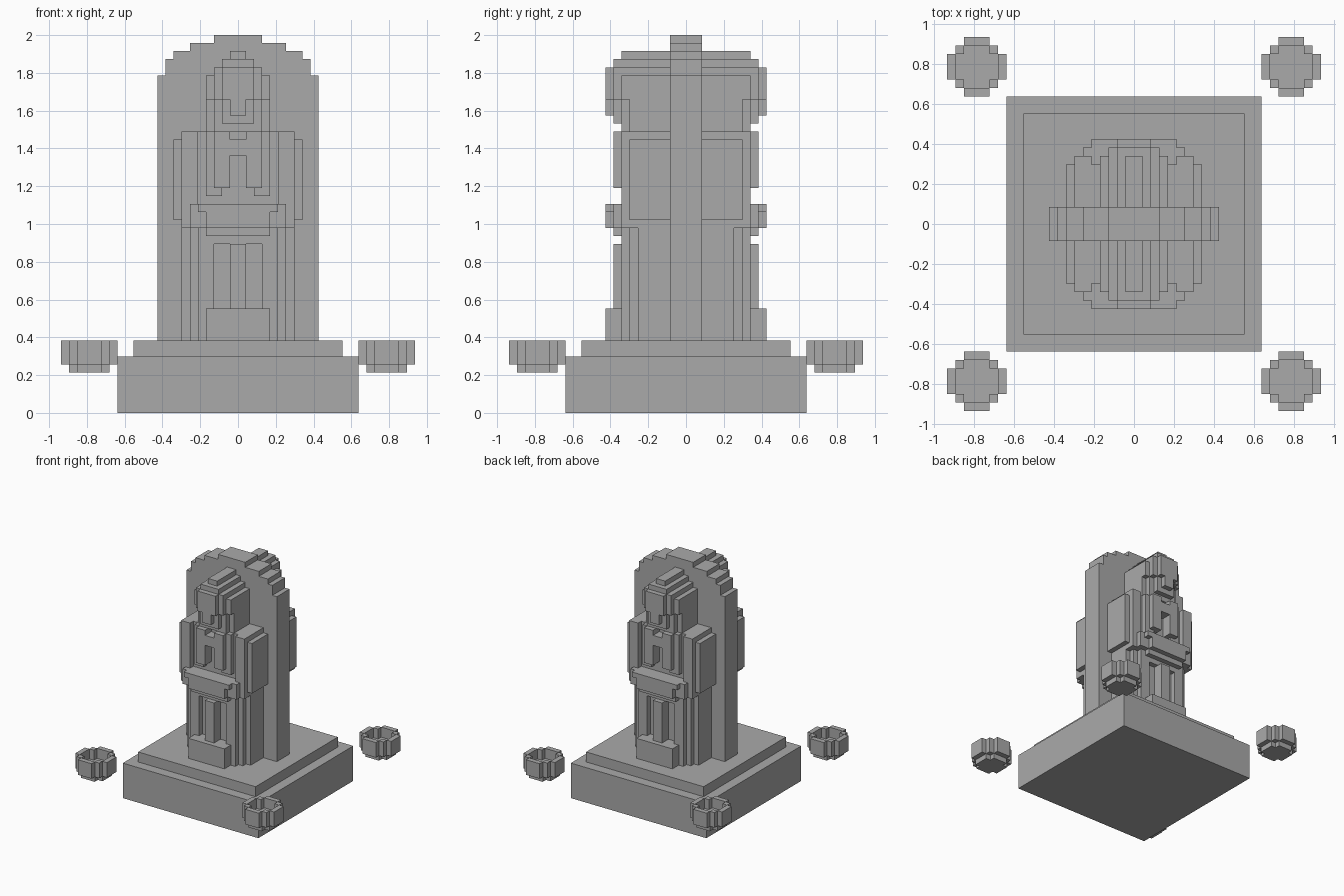
import bpy
import bmesh
from mathutils import Vector

UNIT = 2 / 47          # one cube of the blocky grid

if "Cube" in bpy.data.objects:
    bpy.data.objects.remove(bpy.data.objects["Cube"])

stone = bpy.data.materials.new("grey stone")
stone.use_nodes = True
grey = (0.4, 0.4, 0.4, 1)
stone.diffuse_color = grey
stone.node_tree.nodes["Principled BSDF"].inputs["Base Color"].default_value = grey


def block(x0, x1, y0, y1, z0, z1):
    """Set of grid cells filling a box."""
    return {(x, y, z) for x in range(x0, x1) for y in range(y0, y1) for z in range(z0, z1)}


def build(name, cells):
    """Closed outer skin of the cells, with flat areas merged."""
    bm = bmesh.new()
    verts = {}
    for cell in sorted(cells):
        for axis in range(3):
            for side in (0, 1):
                near = list(cell)
                near[axis] += 2 * side - 1
                if tuple(near) in cells:
                    continue
                u, v = (axis + 1) % 3, (axis + 2) % 3
                ring = []
                for a, b in ((0, 0), (1, 0), (1, 1), (0, 1)):
                    corner = list(cell)
                    corner[axis] += side
                    corner[u] += a
                    corner[v] += b
                    key = tuple(corner)
                    if key not in verts:
                        verts[key] = bm.verts.new(Vector(key) * UNIT)
                    ring.append(verts[key])
                bm.faces.new(ring if side else ring[::-1])
    bmesh.ops.dissolve_limit(bm, angle_limit=0.01, verts=bm.verts, edges=bm.edges)
    mesh = bpy.data.meshes.new(name)
    bm.to_mesh(mesh)
    bm.free()
    mesh.materials.append(stone)
    obj = bpy.data.objects.new(name, mesh)
    bpy.context.collection.objects.link(obj)
    return obj


def statue_part(name, pieces):
    """Pieces are (inner x, outer x, depth, bottom, top), mirrored in x; one per statue."""
    cells = set()
    for x0, x1, depth, z0, z1 in pieces:
        cells |= block(x0, x1, -depth, -2, z0, z1)
        cells |= block(-x1, -x0, -depth, -2, z0, z1)
    build("front_" + name, cells)
    build("back_" + name, {(-x - 1, -y - 1, z) for x, y, z in cells})


# Stepped base
build("base", block(-15, 15, -15, 15, 0, 7))
build("base_step", block(-13, 13, -13, 13, 7, 9))

# Upright slab with a stepped round top
slab = set()
for half, top in ((10, 42), (9, 44), (8, 45), (6, 46), (3, 47)):
    slab |= block(-half, half, -2, 2, 9, top)
build("slab", slab)

# Robe with folds, rounded in plan, and a recess in front
statue_part("robe", [
    (0, 3, 7, 9, 23), (0, 3, 8, 22, 23), (3, 5, 8, 9, 23),
    (5, 6, 7, 9, 23), (6, 7, 6, 9, 23), (0, 4, 9, 22, 23)])
statue_part("robe_panel", [(0, 1, 9, 9, 21), (0, 3, 8, 21, 22)])
statue_part("feet", [(0, 4, 10, 9, 13)])

# Belt and torso
statue_part("belt", [
    (0, 4, 10, 23, 26), (4, 5, 10, 25, 26), (4, 6, 9, 23, 26), (6, 7, 8, 23, 25)])
statue_part("torso", [(0, 5, 7, 23, 35)])

# Arms with a raised shoulder
statue_part("arm", [
    (5, 8, 6, 25, 34), (5, 8, 7, 24, 34), (5, 7, 8, 24, 35), (3, 7, 7, 34, 35)])

# Beard strands joined by a crossbar
statue_part("beard", [
    (2, 4, 8, 27, 35), (1, 3, 9, 28, 35), (0, 1, 9, 32, 34), (0, 3, 8, 35, 36)])

# Head, face and stepped hood
statue_part("head", [
    (0, 4, 7, 34, 42), (0, 3, 8, 36, 39), (0, 2, 9, 36, 39), (0, 1, 10, 37, 39)])
statue_part("hood", [
    (0, 4, 8, 39, 42), (0, 3, 9, 39, 43), (0, 2, 10, 39, 43),
    (0, 2, 9, 43, 44), (0, 1, 8, 44, 45)])


def disc(radius, z0, z1):
    """Blocky round plate centred on the cell at the origin."""
    return {c for c in block(-3, 4, -3, 4, z0, z1)
            if c[0] ** 2 + c[1] ** 2 <= radius ** 2}


# Hollow fire bowls beside the corners
bowl = disc(2.3, 5, 6) | (disc(3.2, 6, 9) - disc(2.3, 7, 9))
for depth_name, cy in (("front", -19), ("back", 18)):
    for side_name, cx in (("right", -19), ("left", 18)):
        build(f"{depth_name}_{side_name}_bowl", {(x + cx, y + cy, z) for x, y, z in bowl})
